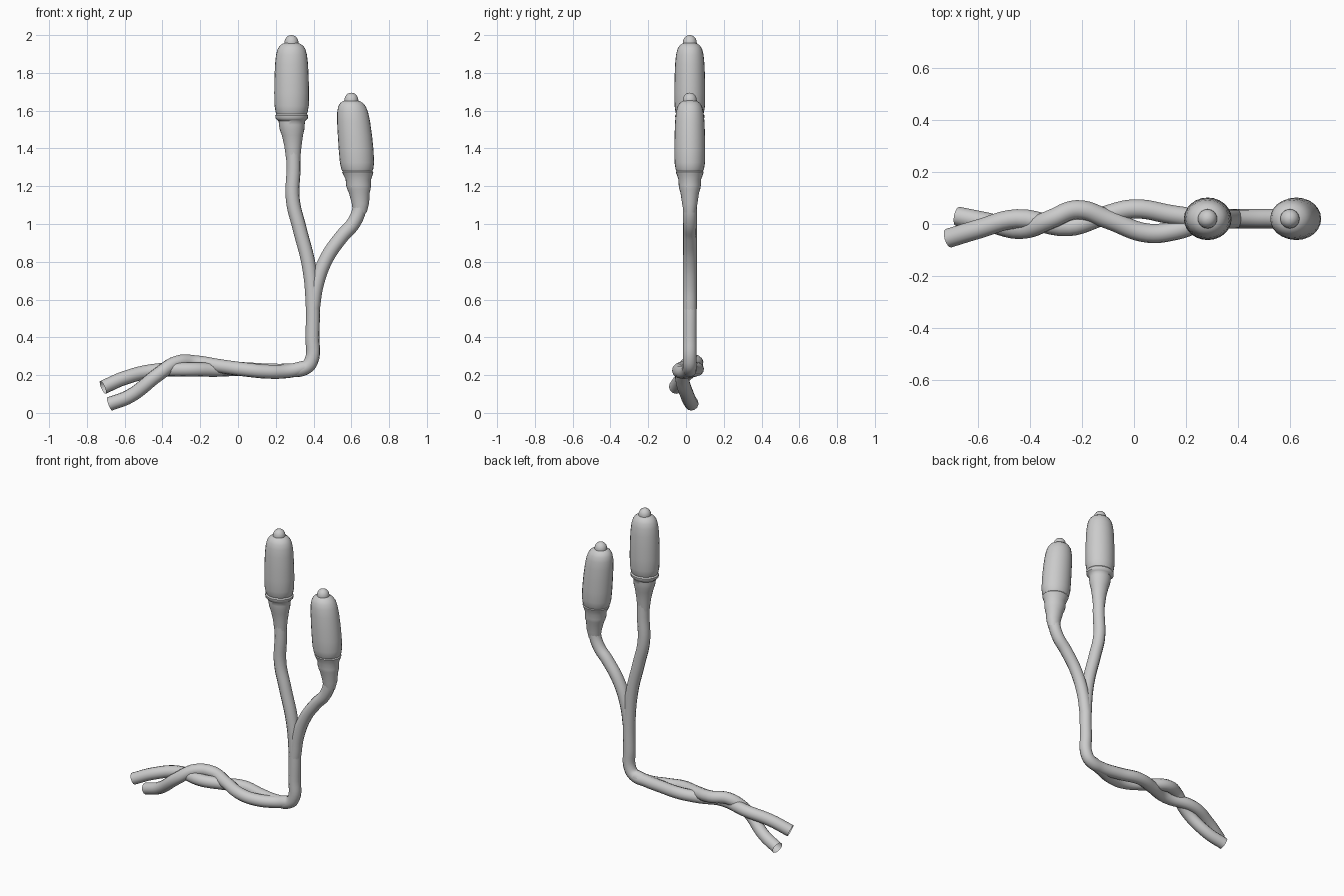
import bpy, bmesh, math

Y = 0.02  # depth of the upright parts


def finish(obj, angle=40):
    bpy.ops.object.select_all(action='DESELECT')
    obj.select_set(True)
    bpy.context.view_layer.objects.active = obj
    if obj.type == 'CURVE':
        bpy.ops.object.convert(target='MESH')
    bpy.ops.object.shade_smooth_by_angle(angle=math.radians(angle))


def tube(name, points, radius=0.037):
    """Open round tube running smoothly through the points."""
    cu = bpy.data.curves.new(name, 'CURVE')
    cu.dimensions = '3D'
    cu.bevel_depth = radius
    cu.bevel_resolution = 4
    cu.resolution_u = 6
    sp = cu.splines.new('BEZIER')
    sp.bezier_points.add(len(points) - 1)
    for bp, p in zip(sp.bezier_points, points):
        bp.co = p
        bp.handle_left_type = bp.handle_right_type = 'AUTO'
    ob = bpy.data.objects.new(name, cu)
    bpy.context.collection.objects.link(ob)
    finish(ob)


def lathe(name, rows, squash=0.89, sides=24):
    """Stack of elliptical rings, each row = (centre x, z, radius)."""
    bm = bmesh.new()
    rings = []
    for x, z, r in rows:
        rings.append([bm.verts.new((x + r * math.cos(a), Y + squash * r * math.sin(a), z))
                      for a in (2 * math.pi * i / sides for i in range(sides))])
    for lo, hi in zip(rings, rings[1:]):
        for i in range(sides):
            j = (i + 1) % sides
            bm.faces.new((lo[i], lo[j], hi[j], hi[i]))
    bm.faces.new(rings[-1])
    me = bpy.data.meshes.new(name)
    bm.to_mesh(me)
    bm.free()
    ob = bpy.data.objects.new(name, me)
    bpy.context.collection.objects.link(ob)
    finish(ob)


# Main stem: root strand, bend, upright and tall branch
tube("main_stem", [
    (-0.715, -0.055, 0.135), (-0.6, -0.02, 0.185), (-0.45, 0.02, 0.222), (-0.25, -0.01, 0.23),
    (-0.12, 0.03, 0.228), (0, 0.058, 0.232), (0.15, 0.035, 0.225), (0.27, Y, 0.225),
    (0.355, Y, 0.238), (0.388, Y, 0.275), (0.394, Y, 0.4), (0.394, Y, 0.6), (0.375, Y, 0.78),
    (0.325, Y, 0.98), (0.29, Y, 1.13), (0.294, Y, 1.3), (0.287, Y, 1.5)])

# Second root strand twisted around the first
tube("root_strand", [
    (-0.68, 0.03, 0.047), (-0.57, 0.008, 0.09), (-0.42, -0.02, 0.205), (-0.32, 0.018, 0.268),
    (-0.22, 0.055, 0.267), (-0.1, 0.018, 0.248), (0.05, -0.035, 0.228), (0.16, -0.025, 0.218),
    (0.27, 0.01, 0.222), (0.35, Y, 0.24)])

# Short branch
tube("side_branch", [
    (0.396, Y, 0.55), (0.417, Y, 0.68), (0.47, Y, 0.82), (0.55, Y, 0.935),
    (0.615, Y, 1.01), (0.646, Y, 1.1), (0.641, Y, 1.2)])

# Flared collars beneath the seed heads
lathe("tall_collar", [
    (0.292, 1.34, 0.037), (0.291, 1.41, 0.045), (0.288, 1.47, 0.056), (0.286, 1.50, 0.065),
    (0.285, 1.525, 0.068), (0.285, 1.545, 0.07), (0.284, 1.552, 0.078), (0.284, 1.56, 0.086),
    (0.284, 1.575, 0.087), (0.284, 1.583, 0.08)])
lathe("short_collar", [
    (0.645, 1.06, 0.036), (0.648, 1.11, 0.046), (0.642, 1.165, 0.055), (0.64, 1.185, 0.062),
    (0.638, 1.205, 0.066), (0.637, 1.235, 0.067), (0.635, 1.262, 0.078), (0.634, 1.275, 0.083),
    (0.634, 1.282, 0.076)])

# Seed heads: fraction of height, fraction of widest radius
HEAD = [(0, 0.86), (0.03, 0.92), (0.12, 0.985), (0.3, 1), (0.5, 0.985), (0.7, 0.95),
        (0.83, 0.89), (0.91, 0.8), (0.96, 0.66), (0.99, 0.47), (1, 0.3)]
for name, xb, xt, zb, zt in (("tall", 0.284, 0.283, 1.58, 1.96), ("short", 0.632, 0.6, 1.28, 1.655)):
    lathe(name + "_head", [(xb + (xt - xb) * f ** 1.3, zb + (zt - zb) * f, 0.092 * k)
                           for f, k in HEAD])
    # Rounded tip on top
    lathe(name + "_tip", [(xt, zt - 0.015, 0.037)] +
          [(xt, zt + 0.04 * math.sin(a), 0.036 * math.cos(a) + 0.001)
           for a in (math.pi / 2 * i / 6 for i in range(7))], squash=1)
